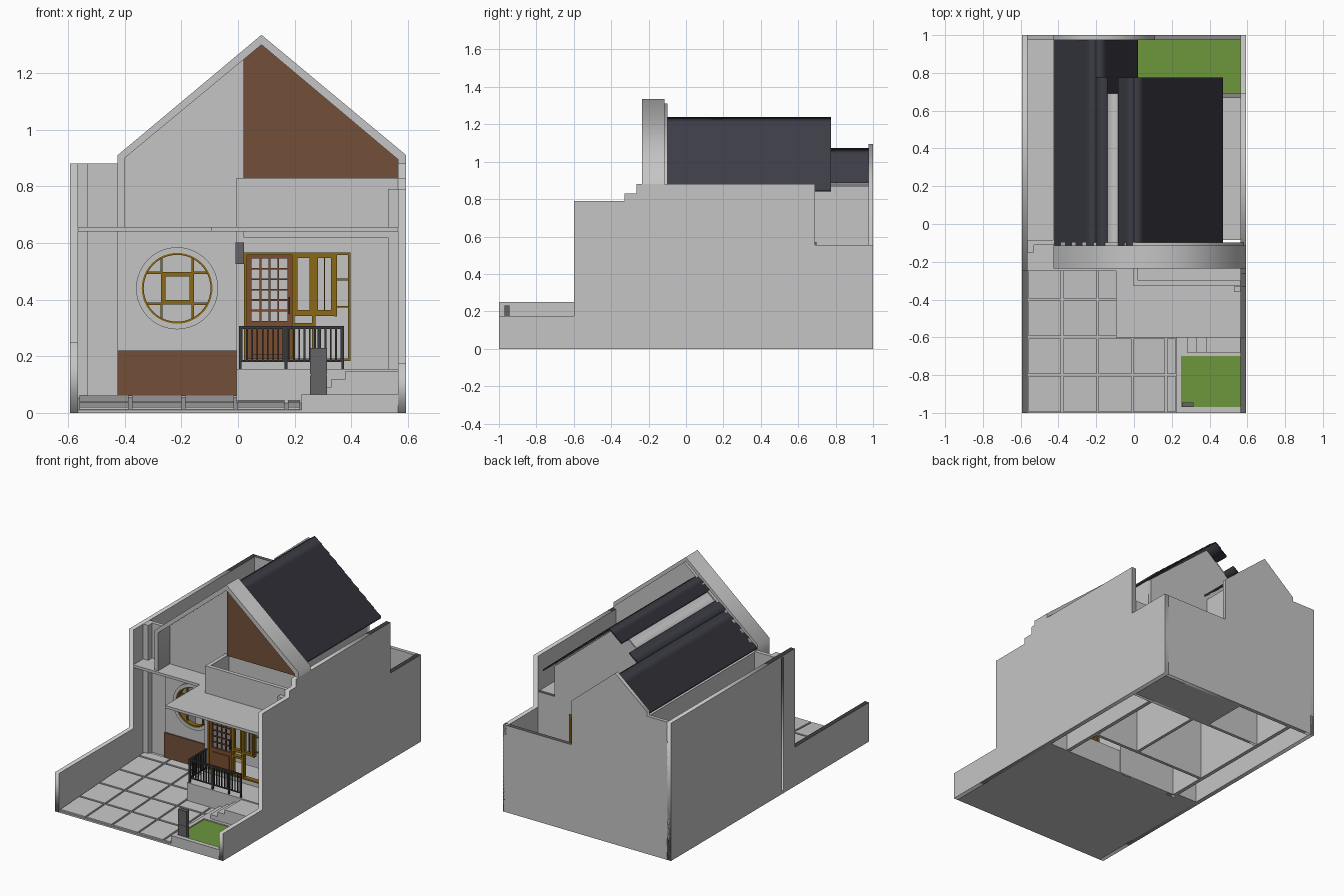
import bpy, bmesh, math
from mathutils import Matrix


def mat(name, r, g, b):
    m = bpy.data.materials.new(name)
    m.diffuse_color = (r, g, b, 1)
    return m


GREY = mat("wall grey", .56, .56, .56)
ROOF = mat("roof slate", .045, .045, .06)
BROWN = mat("brown cladding", .17, .08, .04)
DOOR = mat("door wood", .2, .075, .03)
GOLD = mat("gold frame", .26, .14, .008)
GREEN = mat("lawn green", .15, .31, .045)
IRON = mat("iron", .04, .04, .045)
STONE = mat("dark stone", .13, .13, .135)


def add(name, me, m):
    me.materials.clear()
    me.materials.append(m)
    ob = bpy.data.objects.new(name, me)
    bpy.context.collection.objects.link(ob)
    return ob


def boxes(name, items, m):
    """One object made of boxes (x0, x1, y0, y1, z0, z1)."""
    bm = bmesh.new()
    for x0, x1, y0, y1, z0, z1 in items:
        M = Matrix.Translation(((x0 + x1) / 2, (y0 + y1) / 2, (z0 + z1) / 2))
        M = M @ Matrix.Diagonal((x1 - x0, y1 - y0, z1 - z0, 1))
        bmesh.ops.create_cube(bm, size=1, matrix=M)
    me = bpy.data.meshes.new(name)
    bm.to_mesh(me)
    bm.free()
    return add(name, me, m)


def prism(name, loops, a, b, m, axis='y'):
    """Extrude filled outlines (first outer, then holes) from a to b."""
    cu = bpy.data.curves.new(name, 'CURVE')
    cu.dimensions = '2D'
    cu.fill_mode = 'BOTH'
    cu.extrude = (b - a) / 2
    for lp in loops:
        s = cu.splines.new('POLY')
        s.points.add(len(lp) - 1)
        for p, (u, v) in zip(s.points, lp):
            p.co = (u, v, 0, 1)
        s.use_cyclic_u = True
    tmp = bpy.data.objects.new(name + "_tmp", cu)
    bpy.context.collection.objects.link(tmp)
    dg = bpy.context.evaluated_depsgraph_get()
    me = bpy.data.meshes.new_from_object(tmp.evaluated_get(dg))
    bpy.data.objects.remove(tmp)
    c = (a + b) / 2
    if axis == 'y':
        M = Matrix(((1, 0, 0, 0), (0, 0, -1, c), (0, 1, 0, 0), (0, 0, 0, 1)))
    else:
        M = Matrix(((0, 0, 1, c), (1, 0, 0, 0), (0, 1, 0, 0), (0, 0, 0, 1)))
    me.transform(M)
    return add(name, me, m)


def rect(x0, x1, z0, z1):
    return [(x0, z0), (x1, z0), (x1, z1), (x0, z1)]


def circle(cx, cz, r, n=48):
    return [(cx + r * math.cos(2 * math.pi * i / n), cz + r * math.sin(2 * math.pi * i / n)) for i in range(n)]


def frame(x0, x1, z0, z1, w, y0, y1):
    return [(x0, x0 + w, y0, y1, z0, z1), (x1 - w, x1, y0, y1, z0, z1),
            (x0 + w, x1 - w, y0, y1, z0, z0 + w), (x0 + w, x1 - w, y0, y1, z1 - w, z1)]


# ---- boundary walls
prism("right_wall", [[(-1, 0), (1, 0), (1, .555), (.69, .555), (.69, .88), (-.265, .88), (-.265, .83),
                      (-.33, .83), (-.33, .79), (-.6, .79), (-.6, .175), (-1, .175)]], .565, .594, GREY, 'x')
prism("left_wall", [[(-1, 0), (1, 0), (1, .88), (-.25, .88), (-.25, .25), (-1, .25)],
                    rect(-.135, -.115, .02, .87)], -.594, -.565, GREY, 'x')
prism("back_wall", [[(-.594, 0), (.594, 0), (.594, .555), (.11, .555), (.11, .836), (-.2, 1.095),
                     (-.425, .907), (-.425, .88), (-.594, .88)]], .975, 1, GREY)

# ---- sloping yard floor with tiles
def slope(ob, off):
    for v in ob.data.vertices:
        if v.co.z > .005:
            v.co.z = .0625 + .049 * (v.co.y + .13) - off


slope(boxes("yard_slab", [(-.565, .565, -1, -.11, 0, .02)], GREY), .009)
tiles = []
xs = [-.565, -.38, -.193, -.008, .17, .225]
for i in range(5):
    end = -.13 if i < 3 else -.51
    y = -1
    while y < end - .02:
        tiles.append((xs[i] + .006, xs[i + 1] - .006, y + .006, min(y + .2, end) - .006, .002, .03))
        y += .2
slope(boxes("yard_tiles", tiles, GREY), 0)

# ---- front planter, lawns and gate pillar
boxes("planter_border", [(.225, .25, -1, -.68, 0, .065), (.25, .565, -1, -.97, 0, .065),
                         (.25, .565, -.7, -.68, 0, .065)], GREY)
boxes("front_lawn", [(.25, .565, -.97, -.7, .03, .058)], GREEN)
boxes("gate_pillar", [(.255, .315, -.97, -.945, .05, .132), (.258, .312, -.968, -.947, .132, .138),
                      (.255, .315, -.97, -.945, .138, .23)], STONE)
boxes("back_court_slab", [(0, .565, .69, .975, 0, .02)], GREY)
boxes("back_lawn", [(0, .565, .69, .975, .02, .04)], GREEN)

# ---- porch platform and steps
boxes("porch_platform", [(-.005, .565, -.51, -.11, 0, .155)], GREY)
boxes("steps", [(.225, .28, -.68, -.51, 0, .065), (.28, .33, -.68, -.51, 0, .092),
                (.33, .38, -.68, -.51, 0, .12), (.38, .565, -.68, -.51, 0, .148)], GREY)

# ---- railing
rail = [(.003, .375, -.503, -.493, .296, .306), (.003, .375, -.501, -.495, .18, .187),
        (.003, .013, -.503, -.33, .296, .306), (.005, .011, -.5, -.33, .18, .187)]
rail += [(x, x + .01, -.503, -.493, .155, .306) for x in (.003, .165, .28, .365)]
rail += [(.01 + i * .0185, .016 + i * .0185, -.501, -.495, .18, .3) for i in range(20)]
rail += [(.005, .011, -.49 + i * .0185, -.484 + i * .0185, .18, .3) for i in range(9)]
boxes("railing", rail, IRON)

# ---- left front wall with round window
C = (-.215, .44)
prism("round_window_wall", [rect(-.425, -.005, 0, .655), circle(*C, .125)], -.13, -.105, GREY)
prism("round_window_surround", [circle(*C, .145), circle(*C, .125)], -.145, -.13, GREY)
prism("round_window_ring", [circle(*C, .125), circle(*C, .118)], -.14, -.11, GOLD)
bars = frame(-.272, -.156, .382, .498, .016, -.135, -.115)
for d in (-.055, .055):
    for s in (-1, 1):
        z0, z1 = sorted((.44 + s * .055, .44 + s * .106))
        bars.append((C[0] + d - .004, C[0] + d + .004, -.13, -.12, z0, z1))
        x0, x1 = sorted((C[0] + s * .055, C[0] + s * .106))
        bars.append((x0, x1, -.13, -.12, .44 + d - .004, .44 + d + .004))
boxes("round_window_bars", bars, GOLD)
boxes("brown_dado", [(-.425, -.005, -.139, -.13, .06, .22)], BROWN)

# ---- entrance wall, door and windows
prism("entrance_wall", [rect(-.005, .565, .155, .655), rect(.022, .397, .183, .566)], -.33, -.305, GREY)
boxes("entrance_side_wall", [(-.005, .02, -.33, -.105, 0, .655), (.53, .565, -.36, -.33, .15, .79)], GREY)
boxes("wall_lamp", [(-.008, .022, -.355, -.33, .525, .602)], STONE)
boxes("window_frames", frame(.022, .397, .183, .566, .009, -.337, -.305)
      + frame(.197, .265, .35, .56, .013, -.342, -.32) + frame(.27, .342, .35, .56, .013, -.342, -.32)
      + [(.19, .199, -.337, -.31, .19, .56), (.262, .274, -.337, -.31, .19, .56),
         (.199, .27, -.337, -.31, .305, .318), (.199, .345, -.337, -.31, .343, .352),
         (.34, .349, -.337, -.31, .34, .56), (.345, .39, -.33, -.32, .372, .378),
         (.345, .39, -.33, -.32, .468, .474), (.304, .308, -.33, -.32, .36, .55)], GOLD)
door = [(.03, .19, -.33, -.315, .19, .325), (.03, .048, -.33, -.315, .325, .558),
        (.174, .19, -.33, -.315, .325, .558), (.048, .174, -.33, -.315, .545, .558)]
door += [(.048 + .0315 * i - .003, .048 + .0315 * i + .003, -.328, -.318, .325, .545) for i in (1, 2, 3)]
door += [(.048, .174, -.328, -.318, .325 + .0367 * i - .003, .325 + .0367 * i + .003) for i in range(1, 6)]
door += [(.05, .172, -.336, -.33, .205, .3)]
boxes("front_door", door, DOOR)
boxes("door_handle", [(.178, .184, -.345, -.33, .35, .41)], IRON)

# ---- canopy, balcony box and left recess
boxes("canopy", [(-.565, -.095, -.25, -.11, .64, .657), (-.095, .565, -.6, -.11, .64, .657),
                 (.02, .565, -.36, -.33, .62, .64)], GREY)
boxes("balcony_parapet", [(-.005, .565, -.325, -.3, .655, .83), (-.005, .02, -.3, -.115, .655, .83),
                          (.02, .565, -.3, -.115, .655, .68)], GREY)
boxes("left_recess_wall", [(-.565, -.425, -.11, -.085, 0, .88), (-.565, -.53, -.15, -.11, .04, .88)], GREY)

# ---- front gable
prism("gable_frame", [[(-.425, .655), (-.425, .91), (.083, 1.335), (.594, .91), (.594, .655), (.565, .655),
                       (.565, .895), (.083, 1.3), (-.4, .9), (-.4, .655)]], -.235, -.115, GREY)
prism("gable_infill", [[(-.4, .655), (.58, .655), (.58, .895), (.083, 1.31), (-.41, .9)]], -.117, -.098, GREY)
prism("gable_brown_panel", [[(.02, .83), (.565, .83), (.565, .895), (.083, 1.3), (.02, 1.247)]],
      -.14, -.117, BROWN)

# ---- house walls, ceilings and partitions
boxes("house_walls", [(-.425, -.4, -.105, .975, 0, .875), (.42, .445, -.105, .67, 0, .855),
                      (-.02, 0, .69, .975, 0, .87),
                      (-.4, .42, .14, .16, 0, .64), (.09, .11, .16, .67, 0, .64)], GREY)
boxes("ceiling", [(-.565, .565, -.085, .67, .64, .655), (-.565, -.02, .67, .975, .64, .655)], GREY)
prism("rear_gable_wall", [[(-.4, 0), (.565, 0), (.565, .655), (.445, .655), (.445, .85), (0, 1.22), (-.4, .885)],
                          rect(.14, .34, .2, .57)], .67, .69, GREY)
boxes("rear_window_frame", frame(.14, .34, .2, .57, .014, .665, .698) + [(.234, .246, .67, .69, .21, .56)], GOLD)


# ---- roofs of overlapping slats
def roof(name, xa, xb, za, n, y0, y1):
    dx = (xb - xa) / n
    dz = -.836 * abs(dx)
    top = []
    for i in range(n):
        top += [(xa + dx * i, za + dz * i), (xa + dx * (i + 1), za + dz * (i + 1) + .007)]
    zb = za + dz * n
    prism(name, [top + [(xb, zb - .006), (xa, za - .006)]], y0, y1, ROOF)


def zr(x):
    return 1.24 - .836 * abs(x)


roof("main_roof_right", 0, .47, 1.24, 9, -.115, .775)
roof("main_roof_left_top", 0, -.085, zr(0), 2, -.115, .775)
roof("main_roof_left_mid", -.14, -.2, zr(.14), 1, -.115, .775)
roof("main_roof_left_low", -.2, -.42, zr(.2), 4, -.115, .975)
roof("rear_roof_right", -.2, .02, zr(.2), 4, .69, .975)
prism("skylight", [[(-.15, zr(.15) - .01), (-.075, zr(.075) - .01), (-.075, zr(.075) - .018),
                    (-.15, zr(.15) - .018)]], -.115, .69, GREY)
